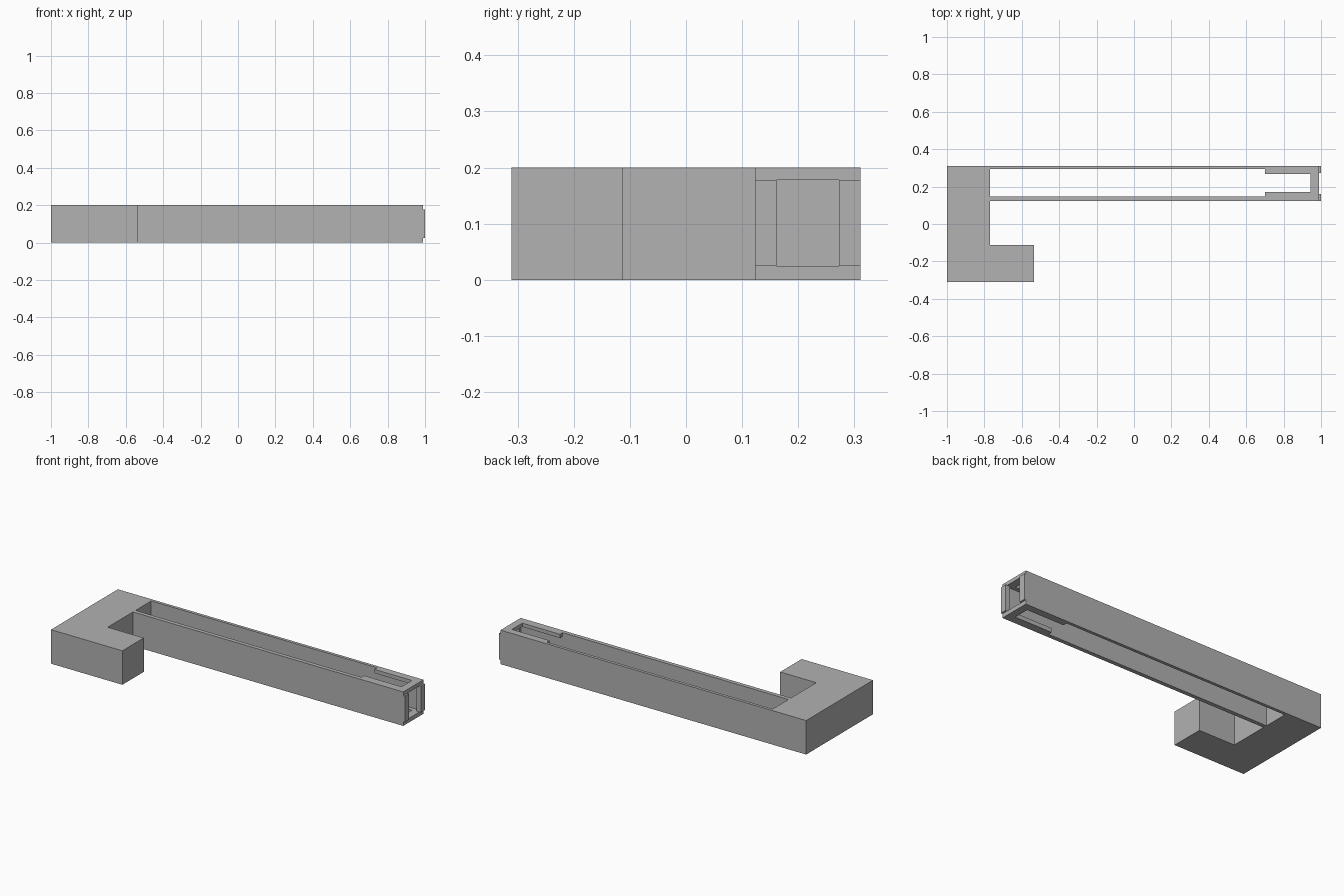
import bpy
import bmesh

cube = bpy.data.objects.get("Cube")
if cube:
    bpy.data.objects.remove(cube, do_unlink=True)

grey = bpy.data.materials.new("plain grey")
grey.use_nodes = True
colour = (0.445, 0.445, 0.445, 1)
grey.diffuse_color = colour
grey.node_tree.nodes["Principled BSDF"].inputs["Base Color"].default_value = colour


def prism(name, outline, z0, z1):
    """Extrude a flat xy outline from z0 to z1."""
    bm = bmesh.new()
    base = bm.faces.new([bm.verts.new((x, y, z0)) for x, y in outline])
    grown = bmesh.ops.extrude_face_region(bm, geom=[base])
    verts = [g for g in grown["geom"] if isinstance(g, bmesh.types.BMVert)]
    bmesh.ops.translate(bm, verts=verts, vec=(0, 0, z1 - z0))
    bmesh.ops.recalc_face_normals(bm, faces=bm.faces)
    mesh = bpy.data.meshes.new(name)
    bm.to_mesh(mesh)
    bm.free()
    mesh.materials.append(grey)
    obj = bpy.data.objects.new(name, mesh)
    bpy.context.collection.objects.link(obj)
    return obj


def rect(x0, x1, y0, y1):
    return [(x0, y0), (x1, y0), (x1, y1), (x0, y1)]


height = 0.2
low, high = 0.025, 0.178              # height range of the end opening
outer0, outer1 = 0.123, 0.311         # outside of the arm
inner0, inner1 = 0.147, 0.293         # inside of the arm
slot0, slot1 = 0.172, 0.268           # slot in the end plates
back, arm_end, tip = -0.77, 0.97, 1.0

# Hooked handle and the two long side rails share one profile
prism("hook_and_rails", [
    (-1, -0.311), (-0.535, -0.311), (-0.535, -0.112), (back, -0.112),
    (back, outer0), (arm_end, outer0), (arm_end, inner0), (back, inner0),
    (back, inner1), (arm_end, inner1), (arm_end, outer1), (-1, outer1),
], 0, height)

# Slotted plates bridging the rails above and below at the far end
plate = [
    (0.7, inner0), (arm_end, inner0), (arm_end, outer0), (0.99, outer0),
    (0.99, outer1), (arm_end, outer1), (arm_end, inner1), (0.7, inner1),
    (0.7, slot1), (0.945, slot1), (0.945, slot0), (0.7, slot0),
]
prism("bottom_slot_plate", plate, 0, low)
prism("top_slot_plate", plate, high, height)

# Lips either side of the end opening
prism("front_end_lip", rect(arm_end, tip, outer0, 0.161), low, high)
prism("back_end_lip", rect(arm_end, tip, 0.273, outer1), low, high)
